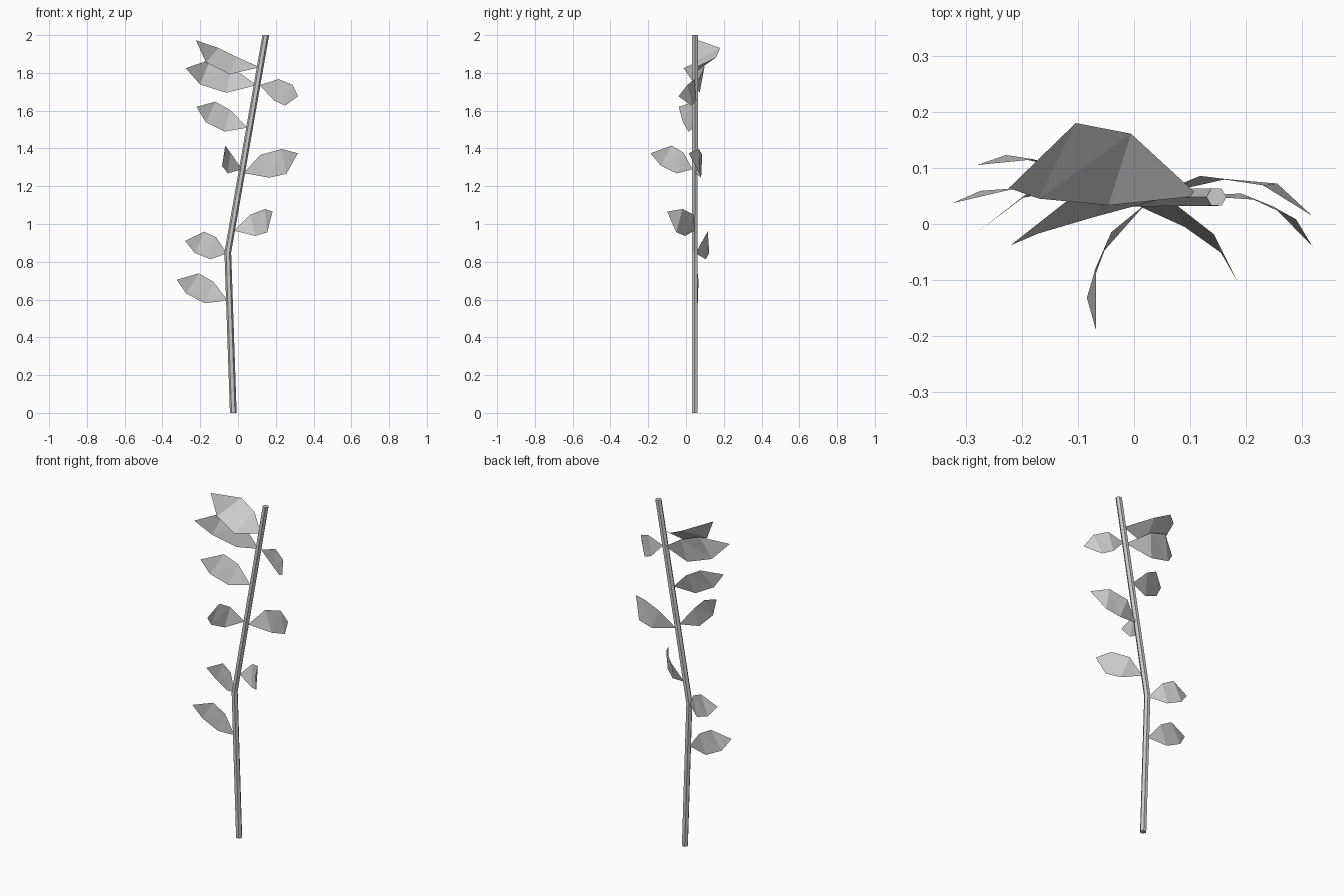
import bpy, math
from mathutils import Vector

cube = bpy.data.objects.get("Cube")
if cube:
    bpy.data.objects.remove(cube)


def make_material(name, rgb):
    m = bpy.data.materials.new(name)
    m.use_nodes = True
    m.diffuse_color = (*rgb, 1)
    m.node_tree.nodes["Principled BSDF"].inputs["Base Color"].default_value = (*rgb, 1)
    return m


grey = make_material("pale grey", (0.6, 0.6, 0.6))


def make_object(name, verts, faces):
    me = bpy.data.meshes.new(name)
    me.from_pydata(verts, [], faces)
    me.materials.append(grey)
    ob = bpy.data.objects.new(name, me)
    bpy.context.collection.objects.link(ob)
    return ob


# Stem: hexagonal rings swept along a bent path
SIDES, RADIUS = 6, 0.0178
path = [(-0.025, 0.046, 0), (-0.054, 0.046, 0.85), (0.147, 0.048, 2.0)]
verts = [(x + RADIUS * math.cos(math.tau * i / SIDES),
          y + RADIUS * math.sin(math.tau * i / SIDES), z)
         for x, y, z in path for i in range(SIDES)]
faces = [(r * SIDES + i, r * SIDES + (i + 1) % SIDES,
          (r + 1) * SIDES + (i + 1) % SIDES, (r + 1) * SIDES + i)
         for r in range(len(path) - 1) for i in range(SIDES)]
faces += [tuple(reversed(range(SIDES))), tuple(range(2 * SIDES, 3 * SIDES))]
make_object("stem", verts, faces)

# Leaf outline as fractions of its length: along, across, bulge
LEAF = [(0, 0, 0), (0.37, 0.22, 0.15), (0.67, 0.26, 0.16), (1, 0, 0),
        (0.74, -0.17, 0.14), (0.36, -0.2, 0.15)]
LEAF_FACES = [(0, 1, 5), (1, 4, 5), (1, 2, 4), (2, 3, 4)]


def add_leaf(name, base, tip, side, width=1.0, bulge=1.0):
    base, tip = Vector(base), Vector(tip)
    length = (tip - base).length
    u = (tip - base).normalized()
    s = Vector(side)
    s = (s - u * s.dot(u)).normalized()
    n = u.cross(s)
    make_object(name, [base + length * (u * a + s * (b * width) + n * (c * bulge))
                       for a, b, c in LEAF], LEAF_FACES)


UP, DOWN = (0, 0, 1), (0, 0, -1)
# Leaves from the bottom of the stem to the top
add_leaf("leaf_lowest_right", (-0.055, 0.046, 0.595), (-0.324, 0.037, 0.705), UP, 1.0, 0.5)
add_leaf("leaf_low_right", (-0.058, 0.05, 0.845), (-0.28, 0.105, 0.91), UP, 1.2, 0.9)
add_leaf("leaf_low_left", (-0.02, 0.045, 0.965), (0.183, -0.10, 1.066), (0.19, -0.37, -0.91), 1.1, 0.9)
add_leaf("leaf_middle_front", (0.02, 0.035, 1.29), (-0.068, -0.188, 1.374), UP, 1.1)
add_leaf("leaf_middle_left", (0.03, 0.05, 1.27), (0.317, 0.015, 1.375), DOWN)
add_leaf("leaf_upper_right", (0.05, 0.045, 1.51), (-0.22, -0.038, 1.62), (0, 0.3, 1), 1.0, 0.5)
add_leaf("leaf_high_right", (0.1, 0.05, 1.735), (-0.277, -0.013, 1.825), (0, 0.15, 1), 0.85)
add_leaf("leaf_high_left", (0.115, 0.05, 1.735), (0.318, -0.04, 1.676), DOWN, 1.2)
add_leaf("leaf_top_right", (0.115, 0.05, 1.83), (-0.223, 0.064, 1.973), (0.28, 0.785, 0.55), 1.05, 1.15)
